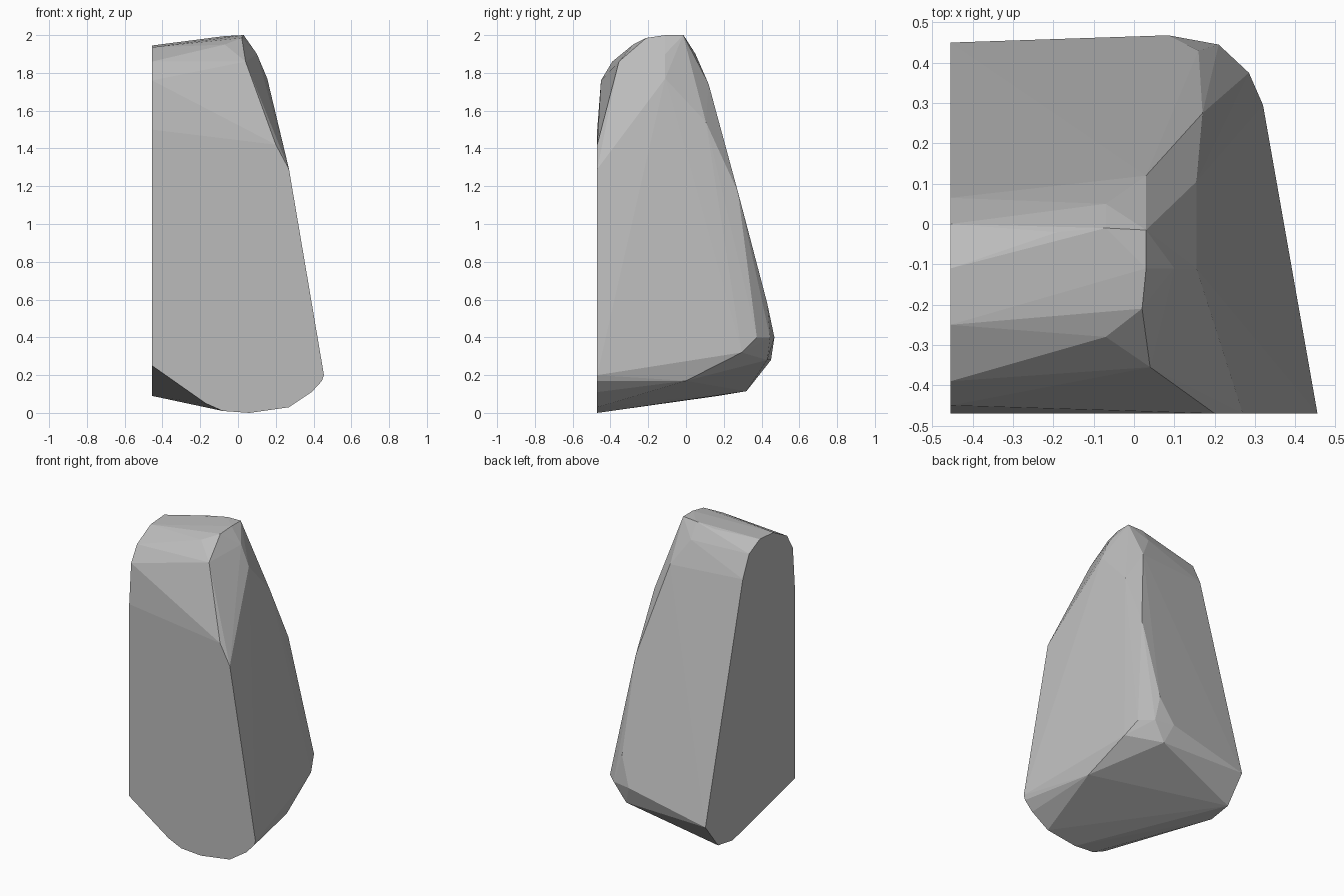
import bpy
import bmesh

# Remove the default cube
default_cube = bpy.data.objects.get("Cube")
if default_cube:
    bpy.data.objects.remove(default_cube, do_unlink=True)


def make_material(name, color):
    material = bpy.data.materials.new(name)
    material.use_nodes = True
    material.diffuse_color = color
    shader = material.node_tree.nodes["Principled BSDF"]
    shader.inputs["Base Color"].default_value = color
    shader.inputs["Roughness"].default_value = 0.9
    return material


def build_hull(name, points, material):
    """Wrap a convex stone skin around the given outline points."""
    bm = bmesh.new()
    for point in points:
        bm.verts.new(point)
    result = bmesh.ops.convex_hull(bm, input=bm.verts[:])
    unused = set(result["geom_interior"] + result["geom_unused"])
    loose = [item for item in unused if isinstance(item, bmesh.types.BMVert)]
    bmesh.ops.delete(bm, geom=loose, context="VERTS")
    # Merge the triangles of the two flat cuts and other level facets
    bmesh.ops.dissolve_limit(bm, angle_limit=0.01, verts=bm.verts[:], edges=bm.edges[:])
    bmesh.ops.recalc_face_normals(bm, faces=bm.faces[:])
    mesh = bpy.data.meshes.new(name)
    bm.to_mesh(mesh)
    bm.free()
    mesh.materials.append(material)
    for polygon in mesh.polygons:
        polygon.use_smooth = False
    stone = bpy.data.objects.new(name, mesh)
    bpy.context.scene.collection.objects.link(stone)
    return stone


# Planes of the two straight cuts
side_cut = -0.455
front_cut = -0.47

# Outline of the side cut (y, z)
side_outline = [
    (front_cut, 0.25), (front_cut, 1.5), (-0.45, 1.76), (-0.39, 1.86),
    (-0.25, 1.935), (-0.11, 1.945), (0, 1.89), (0.065, 1.75),
    (0.45, 0.28), (0.32, 0.115), (0.17, 0.09),
]

# Outline of the front cut (x, z)
front_outline = [
    (-0.17, 0.05), (-0.08, 0.01), (0.06, 0), (0.27, 0.03), (0.39, 0.11),
    (0.445, 0.17), (0.455, 0.2), (0.27, 1.29), (0.2, 1.42),
]

# Worn crest (x, y, z)
crest = [
    (-0.19, -0.02, 1.975), (-0.07, -0.01, 1.995), (0.03, -0.015, 2),
    (0.03, -0.11, 2), (0.02, -0.21, 1.985), (-0.07, -0.28, 1.95),
    (0.04, -0.355, 1.86), (-0.07, 0.05, 1.9),
]

# Sloping shoulder between the outer side and the back (x, y, z)
shoulder = [
    (0.1, -0.11, 1.9), (0.155, -0.11, 1.77), (0.03, 0.12, 1.74),
    (0.155, 0.105, 1.54), (0.17, 0.275, 1.17), (0.16, 0.43, 0.58),
]

# Rounded foot at the outer back corner (x, y, z)
foot = [
    (0.085, 0.468, 0.4), (0.21, 0.445, 0.4), (0.285, 0.375, 0.4),
    (0.32, 0.295, 0.32), (0.35, 0, 0.17), (0.13, 0.43, 0.28),
]

points = [(side_cut, y, z) for y, z in side_outline]
points += [(x, front_cut, z) for x, z in front_outline]
points += crest + shoulder + foot

stone_grey = make_material("stone grey", (0.5, 0.5, 0.5, 1))
build_hull("rock_slab", points, stone_grey)
